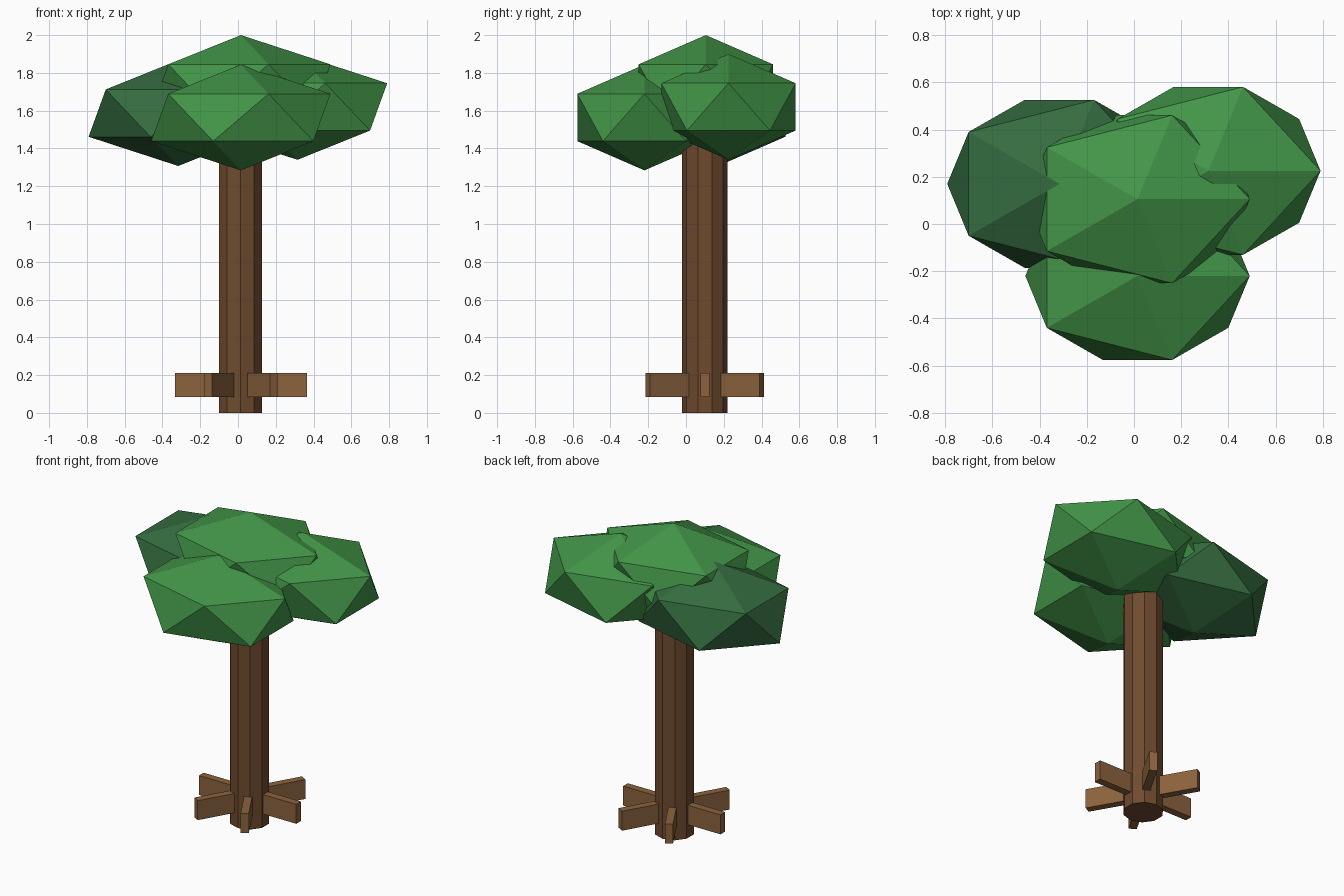
import bpy
from math import cos, sin, radians

if "Cube" in bpy.data.objects:
    bpy.data.objects.remove(bpy.data.objects["Cube"])


def material(name, rgb):
    m = bpy.data.materials.new(name)
    m.diffuse_color = (*rgb, 1)
    m.use_nodes = True
    m.node_tree.nodes["Principled BSDF"].inputs["Base Color"].default_value = m.diffuse_color
    return m


leaf = material("leaf_green", (0.055, 0.30, 0.065))
dark_leaf = material("leaf_dark_green", (0.035, 0.15, 0.05))
bark = material("bark", (0.16, 0.07, 0.028))
root_wood = material("root_wood", (0.26, 0.125, 0.048))

CX, CY = 0.015, 0.10  # trunk axis


def finish(name, mat):
    ob = bpy.context.object
    ob.name = name
    ob.data.materials.append(mat)
    return ob


# Ten-sided trunk
TRUNK_H = 1.5
bpy.ops.mesh.primitive_cylinder_add(vertices=10, radius=0.12, depth=TRUNK_H,
                                    location=(CX - 0.002, CY, TRUNK_H / 2))
finish("trunk", bark)

# Six radial root planks
INNER, OUTER = 0.09, 0.349
for i in range(6):
    a = radians(60 * i)
    r = (INNER + OUTER) / 2
    bpy.ops.mesh.primitive_cube_add(size=1, rotation=(0, 0, a),
                                    location=(CX + r * cos(a), CY + r * sin(a), 0.148))
    plank = finish(f"root_plank_{i + 1}", root_wood)
    plank.scale = (OUTER - INNER, 0.048, 0.126)

# Four squashed icosahedron leaf clumps
clumps = [
    ("top_foliage", (0.015, 0.105, 1.72), leaf),
    ("front_foliage", (0.015, -0.22, 1.564), leaf),
    ("right_foliage", (0.315, 0.225, 1.62), leaf),
    ("left_foliage", (-0.316, 0.17, 1.587), dark_leaf),
]
for name, loc, mat in clumps:
    bpy.ops.mesh.primitive_ico_sphere_add(subdivisions=1, radius=1, location=loc)
    finish(name, mat).scale = (0.531, 0.418, 0.28)
